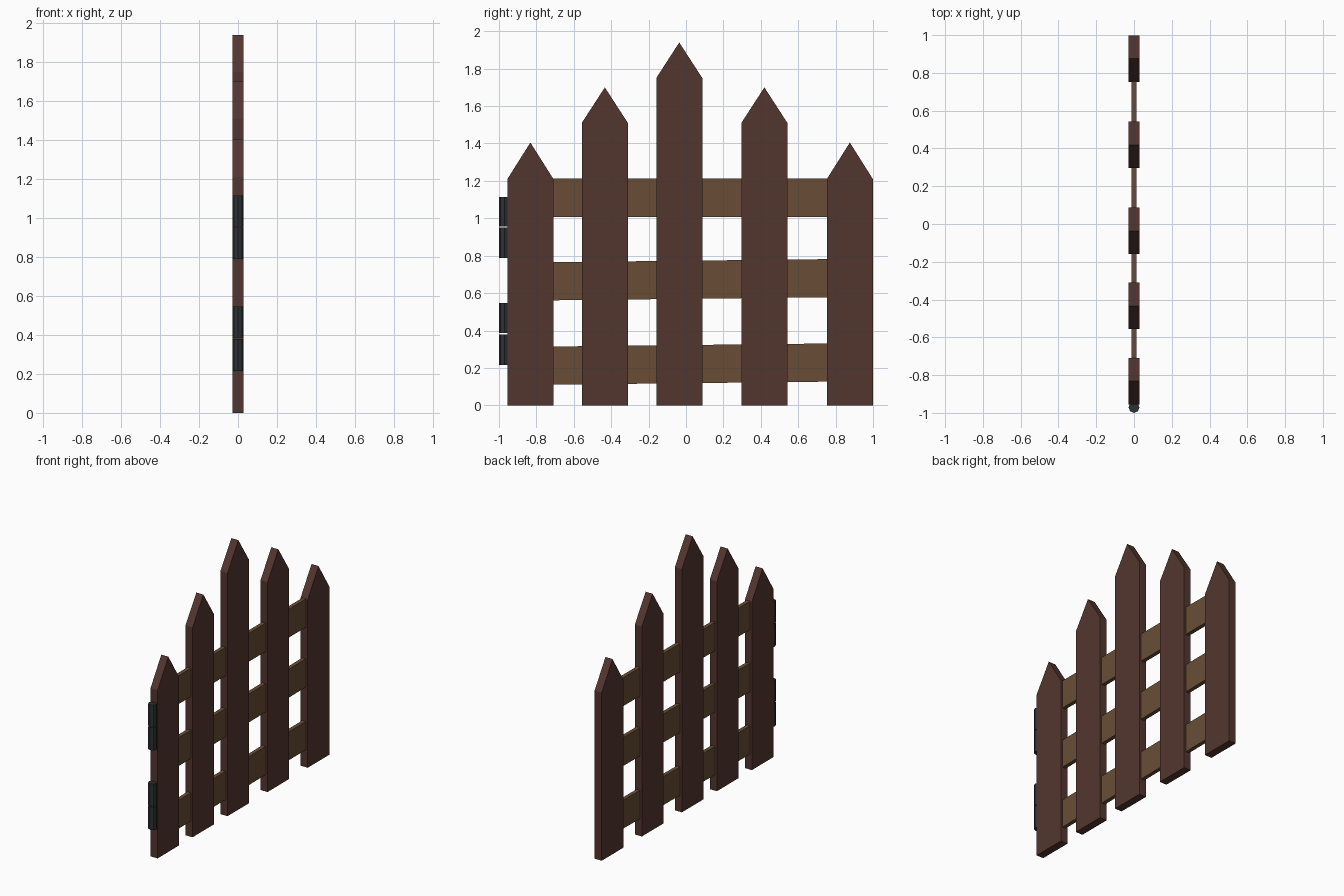
import bpy, bmesh, math
from mathutils import Matrix

if "Cube" in bpy.data.objects:
    bpy.data.objects.remove(bpy.data.objects["Cube"])


def srgb(r, g, b):
    f = lambda c: c / 12.92 if c <= 0.04045 else ((c + 0.055) / 1.055) ** 2.4
    return (f(r / 255), f(g / 255), f(b / 255), 1)


def material(name, colour):
    m = bpy.data.materials.new(name)
    m.diffuse_color = colour
    m.use_nodes = True
    m.node_tree.nodes["Principled BSDF"].inputs["Base Color"].default_value = m.diffuse_color
    return m


dark_wood = material("dark red brown wood", srgb(84, 54, 47))
light_wood = material("light brown wood", srgb(104, 77, 54))
iron = material("dark iron", srgb(45, 49, 52))


def finish(bm, name, mat):
    bmesh.ops.recalc_face_normals(bm, faces=bm.faces)
    me = bpy.data.meshes.new(name)
    bm.to_mesh(me)
    bm.free()
    me.materials.append(mat)
    ob = bpy.data.objects.new(name, me)
    bpy.context.collection.objects.link(ob)
    return ob


def board(name, outline, half, mat):
    """Extrude a (y, z) outline across x, centred on x = 0."""
    bm = bmesh.new()
    face = bm.faces.new([bm.verts.new((-half, y, z)) for y, z in outline])
    ext = bmesh.ops.extrude_face_region(bm, geom=[face])
    verts = [v for v in ext["geom"] if isinstance(v, bmesh.types.BMVert)]
    bmesh.ops.translate(bm, verts=verts, vec=(2 * half, 0, 0))
    return finish(bm, name, mat)


# Pointed pickets, rising to the middle
W = 0.246
pickets = [(-0.832, 1.21, 1.405), (-0.434, 1.51, 1.70), (-0.036, 1.75, 1.94),
           (0.419, 1.51, 1.70), (0.876, 1.21, 1.405)]
for i, (y, shoulder, peak) in enumerate(pickets):
    a, b = y - W / 2, y + W / 2
    board(f"picket_{i + 1}", [(a, 0), (b, 0), (b, shoulder), (y, peak), (a, shoulder)],
          0.028, dark_wood)

# Cross rails, the lower two slightly tilted
for name, z0, z1 in [("bottom_rail", 0.11, 0.127), ("middle_rail", 0.561, 0.578),
                     ("top_rail", 1.008, 1.008)]:
    h = 0.204
    board(name, [(-0.75, z0), (0.79, z1), (0.79, z1 + h), (-0.75, z0 + h)],
          0.014, light_wood)

# Hinge barrels on the left edge, two knuckles each
knuckles = [(0.216, 0.380), (0.386, 0.546), (0.789, 0.951), (0.957, 1.115)]
for i, (lo, hi) in enumerate(knuckles):
    bm = bmesh.new()
    bmesh.ops.create_cone(bm, cap_ends=True, segments=8, radius1=0.029, radius2=0.029,
                          depth=hi - lo, matrix=Matrix.Translation((0, -0.971, (lo + hi) / 2)))
    finish(bm, f"hinge_knuckle_{i + 1}", iron)
